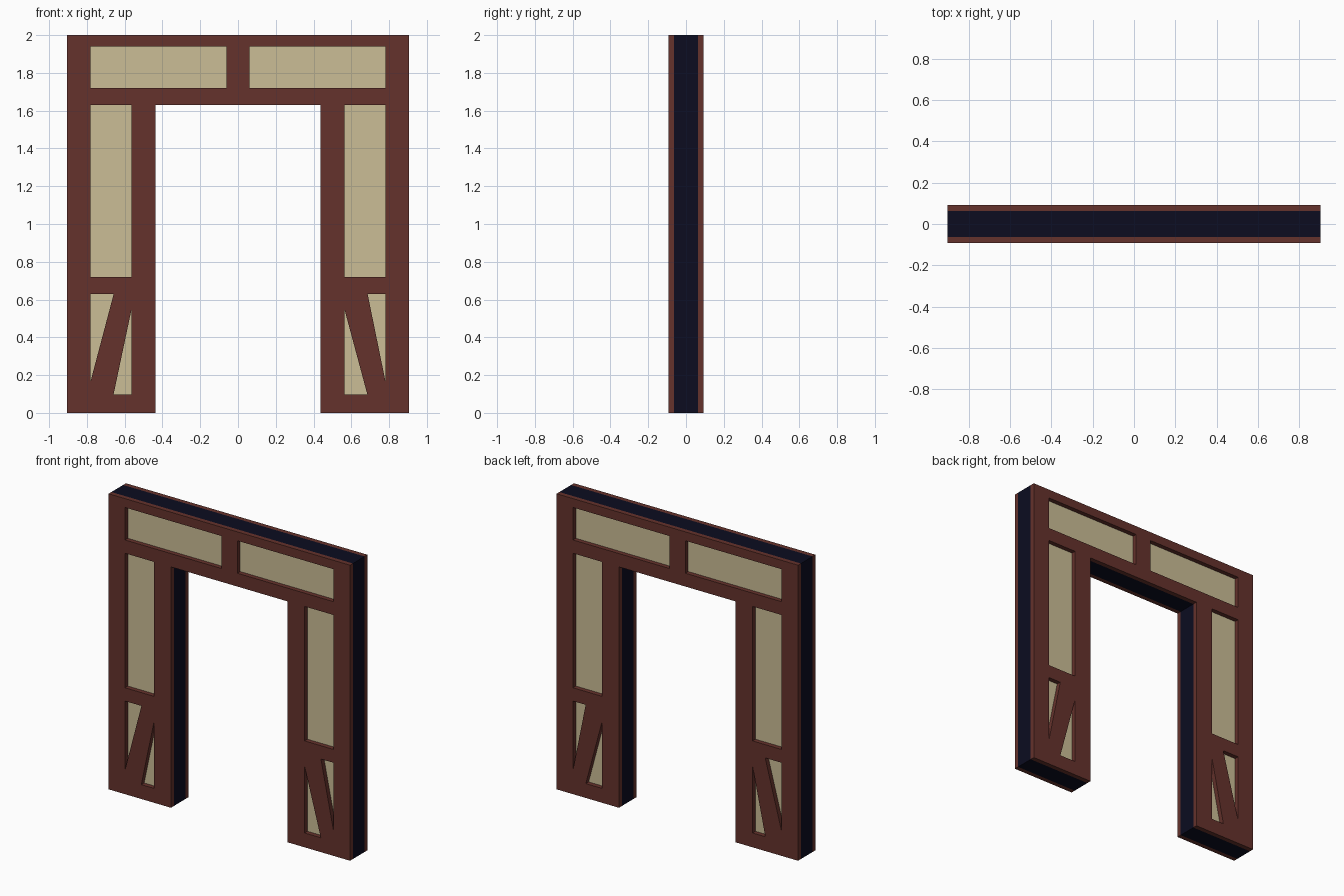
import bpy, bmesh

if "Cube" in bpy.data.objects:
    bpy.data.objects.remove(bpy.data.objects["Cube"])


def material(name, rgb):
    m = bpy.data.materials.new(name)
    m.diffuse_color = (*rgb, 1)
    m.use_nodes = True
    m.node_tree.nodes["Principled BSDF"].inputs["Base Color"].default_value = m.diffuse_color
    return m


BROWN = material("red brown timber", (0.130, 0.032, 0.025))
CREAM = material("cream plaster", (0.597, 0.509, 0.305))
NAVY = material("dark navy edge", (0.0035, 0.0037, 0.0145))

W, PO, PI, OPEN = 0.904, 0.781, 0.564, 0.437   # outer edge, panel edges, opening edge
CORE, FACE = 0.0625, 0.093                      # half depths


def prism(name, outline, y0, y1, mats):
    """Extrude an x/z outline between two y values."""
    bm = bmesh.new()
    f = bm.faces.new([bm.verts.new((x, y0, z)) for x, z in outline])
    ext = bmesh.ops.extrude_face_region(bm, geom=[f])
    for v in ext["geom"]:
        if isinstance(v, bmesh.types.BMVert):
            v.co.y = y1
    bmesh.ops.recalc_face_normals(bm, faces=bm.faces)
    # second material goes on the faces looking to front and back
    if len(mats) > 1:
        for face in bm.faces:
            face.material_index = int(abs(face.normal.y) > 0.5)
    me = bpy.data.meshes.new(name)
    bm.to_mesh(me)
    bm.free()
    for m in mats:
        me.materials.append(m)
    ob = bpy.data.objects.new(name, me)
    bpy.context.collection.objects.link(ob)
    return ob


def timber(name, outline):
    """One timber on the front and its twin on the back."""
    prism(name + "_front", outline, -FACE, -CORE, [BROWN])
    prism(name + "_back", outline, CORE, FACE, [BROWN])


def bar(name, x0, x1, z0, z1):
    timber(name, [(x0, z0), (x1, z0), (x1, z1), (x0, z1)])


# Wall core: navy edges, cream front and back
prism("wall_core", [(-W, 0), (-OPEN, 0), (-OPEN, 1.63), (OPEN, 1.63),
                    (OPEN, 0), (W, 0), (W, 2), (-W, 2)], -CORE, CORE, [NAVY, CREAM])

# Header timbers
bar("top_rail", -PO, PO, 1.94, 2.0)
bar("lintel", -PO, PO, 1.63, 1.72)
bar("header_stud", -0.06, 0.06, 1.72, 1.94)

# Posts and rails on each leg
for side, s in (("left", -1), ("right", 1)):
    for part, a, b, z0, z1 in (("outer_post", PO, W, 0, 2.0),
                               ("inner_post", OPEN, PI, 0, 1.63),
                               ("middle_rail", PI, PO, 0.63, 0.72),
                               ("bottom_rail", PI, PO, 0, 0.097)):
        bar(f"{side}_{part}", min(s * a, s * b), max(s * a, s * b), z0, z1)

# Diagonal braces, slightly tapered
timber("left_brace", [(-PO, 0.097), (-0.659, 0.097), (-PI, 0.547),
                      (-PI, 0.63), (-0.658, 0.63), (-PO, 0.165)])
timber("right_brace", [(PO, 0.097), (0.685, 0.097), (PI, 0.547),
                       (PI, 0.63), (0.686, 0.63), (PO, 0.165)])
